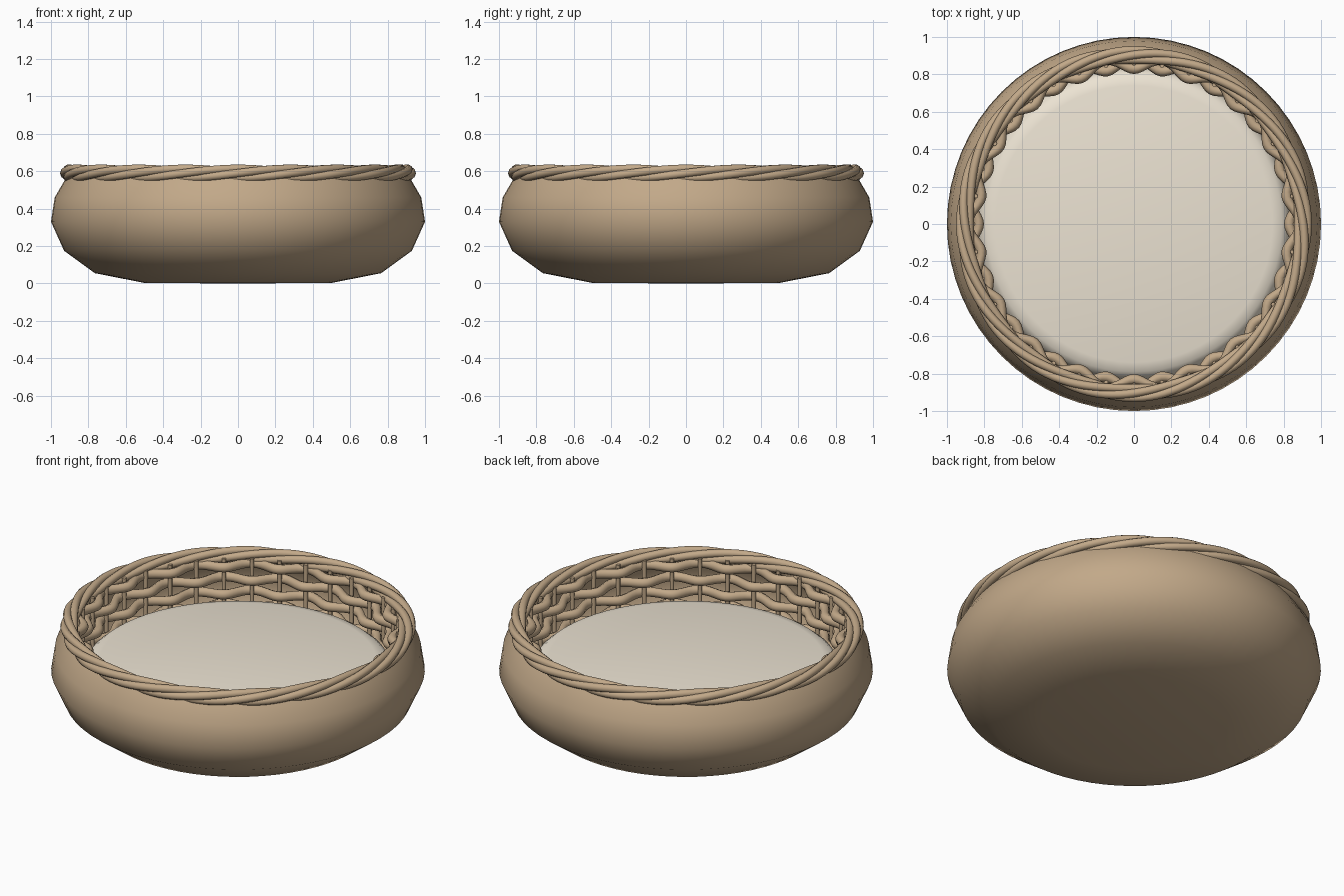
import bpy, bmesh, math
from mathutils import Matrix

if "Cube" in bpy.data.objects:
    bpy.data.objects.remove(bpy.data.objects["Cube"])

TAU = 2 * math.pi


def material(name, color):
    m = bpy.data.materials.new(name)
    m.diffuse_color = color
    m.use_nodes = True
    m.node_tree.nodes["Principled BSDF"].inputs["Base Color"].default_value = m.diffuse_color
    return m


wicker = material("wicker", (0.54, 0.395, 0.25, 1))
fabric = material("cream_fabric", (0.84, 0.77, 0.65, 1))


def finish(name, bm, mat, angle):
    """Turn a bmesh into a shaded, coloured object."""
    me = bpy.data.meshes.new(name)
    bm.to_mesh(me)
    bm.free()
    obj = bpy.data.objects.new(name, me)
    bpy.context.collection.objects.link(obj)
    me.materials.append(mat)
    bpy.ops.object.select_all(action='DESELECT')
    obj.select_set(True)
    bpy.context.view_layer.objects.active = obj
    bpy.ops.object.shade_smooth_by_angle(angle=math.radians(angle))


def lathe(name, profile, mat, segments=64, angle=60):
    bm = bmesh.new()
    verts = [bm.verts.new((r, 0, z)) for r, z in profile]
    edges = [bm.edges.new(p) for p in zip(verts, verts[1:])]
    bmesh.ops.spin(bm, geom=verts + edges, cent=(0, 0, 0), axis=(0, 0, 1),
                   angle=TAU, steps=segments, use_merge=True)
    bmesh.ops.remove_doubles(bm, verts=bm.verts, dist=1e-5)
    bmesh.ops.recalc_face_normals(bm, faces=bm.faces)
    finish(name, bm, mat, angle)


def ring_strand(name, path, radius, steps, mat, sides=8):
    """Closed tube around z; path(angle) returns (distance from axis, height)."""
    bm = bmesh.new()
    rings = []
    for i in range(steps):
        t = TAU * i / steps
        r, z = path(t)
        ring = []
        for j in range(sides):
            a = TAU * j / sides
            d = r + radius * math.cos(a)
            ring.append(bm.verts.new((d * math.cos(t), d * math.sin(t),
                                      z + radius * math.sin(a))))
        rings.append(ring)
    for i in range(steps):
        p, q = rings[i], rings[(i + 1) % steps]
        for j in range(sides):
            k = (j + 1) % sides
            bm.faces.new((p[j], q[j], q[k], p[k]))
    bmesh.ops.recalc_face_normals(bm, faces=bm.faces)
    finish(name, bm, mat, 80)


# Rounded outer shell
lathe("outer_shell", [(0, 0), (0.5, 0.003), (0.765, 0.055), (0.93, 0.175),
                      (1.0, 0.33), (0.98, 0.46), (0.925, 0.555), (0.905, 0.585)], wicker)

# Cushion with a soft rounded edge
lathe("cushion", [(0, 0.385), (0.74, 0.382), (0.79, 0.37), (0.82, 0.345),
                  (0.835, 0.30), (0.835, 0.18), (0.77, 0.06), (0, 0.06)], fabric)

# Twisted rim
STRANDS, TURNS = 4, 5
for s in range(STRANDS):
    def rope(t, s=s):
        phi = TURNS * t + TAU * s / STRANDS
        return 0.904 + 0.025 * math.cos(phi), 0.59 + 0.024 * math.sin(phi)
    ring_strand(f"rim_strand_{s + 1}", rope, 0.0225, 144, wicker, 10)

# Woven inner wall: horizontal weavers passing in front of and behind the stakes
STAKES = 36
for row in range(5):
    def weave(t, row=row):
        side = 1 if row % 2 else -1
        return 0.86 + side * 0.03 * math.cos((t - TAU / 4) * STAKES / 2), 0.23 + 0.08 * row
    ring_strand(f"weaver_{row + 1}", weave, 0.028, STAKES * 6, wicker)

# Upright stakes
bm = bmesh.new()
for i in range(STAKES):
    a = TAU * i / STAKES
    bmesh.ops.create_cone(bm, cap_ends=True, segments=8, radius1=0.012, radius2=0.012, depth=0.41,
                          matrix=Matrix.Translation((0.86 * math.cos(a), 0.86 * math.sin(a), 0.385)))
finish("stakes", bm, wicker, 60)
